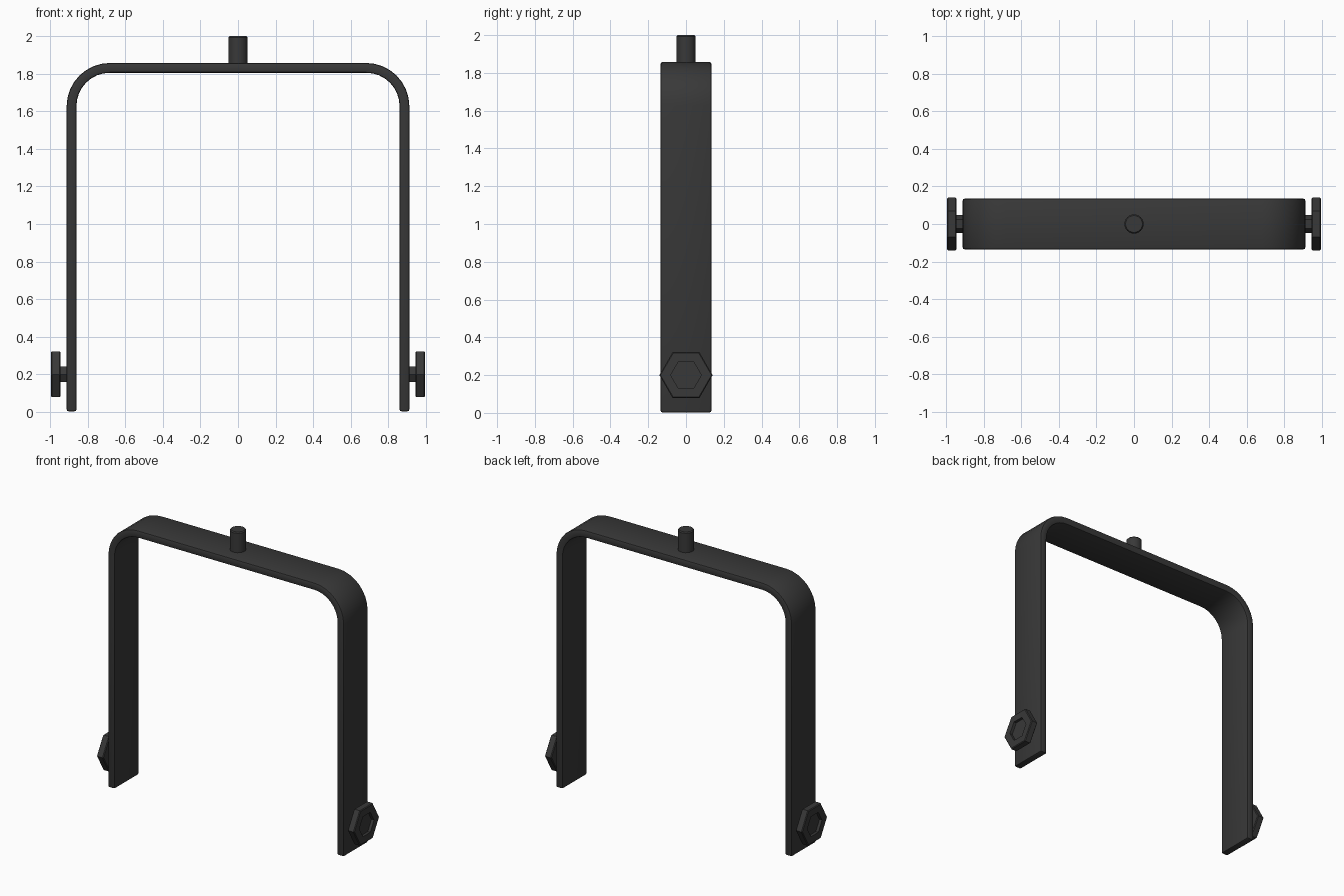
import bpy, bmesh, math

if "Cube" in bpy.data.objects:
    bpy.data.objects.remove(bpy.data.objects["Cube"])

dark = bpy.data.materials.new("dark_metal")
dark.diffuse_color = (0.04, 0.04, 0.04, 1)
dark.use_nodes = True
dark.node_tree.nodes["Principled BSDF"].inputs["Base Color"].default_value = dark.diffuse_color


def finish(name, bm):
    bmesh.ops.recalc_face_normals(bm, faces=bm.faces)
    mesh = bpy.data.meshes.new(name)
    bm.to_mesh(mesh)
    bm.free()
    obj = bpy.data.objects.new(name, mesh)
    bpy.context.collection.objects.link(obj)
    mesh.materials.append(dark)
    bpy.context.view_layer.objects.active = obj
    obj.select_set(True)
    bpy.ops.object.shade_smooth_by_angle(angle=math.radians(35))
    obj.select_set(False)
    return obj


def turned(name, rings, sides, place):
    """Stack rings of (position along axis, radius) and cap both ends."""
    bm = bmesh.new()
    loops = []
    for d, r in rings:
        loops.append([bm.verts.new(place(d, r * math.cos(2 * math.pi * i / sides),
                                         r * math.sin(2 * math.pi * i / sides)))
                      for i in range(sides)])
    for a, b in zip(loops, loops[1:]):
        for i in range(sides):
            j = (i + 1) % sides
            bm.faces.new((a[i], a[j], b[j], b[i]))
    bm.faces.new(loops[0])
    bm.faces.new(loops[-1])
    return finish(name, bm)


# Bent flat strap: outer and inner outlines joined, then given width
HALF, TOP, BOTTOM, THICK, BEND, WIDTH = 0.912, 1.857, 0.003, 0.052, 0.23, 0.27
STEPS = 8


def outline(offset):
    r = BEND - offset
    cx, cz = HALF - BEND, TOP - BEND
    right = [(HALF - offset, BOTTOM)]
    for i in range(STEPS + 1):
        a = math.pi / 2 * i / STEPS
        right.append((cx + r * math.cos(a), cz + r * math.sin(a)))
    return right + [(-x, z) for x, z in reversed(right)]


bm = bmesh.new()
outer, inner = outline(0), outline(THICK)
rows = [[bm.verts.new((o[0], -WIDTH / 2, o[1])),
         bm.verts.new((o[0], WIDTH / 2, o[1])),
         bm.verts.new((n[0], WIDTH / 2, n[1])),
         bm.verts.new((n[0], -WIDTH / 2, n[1]))] for o, n in zip(outer, inner)]
for a, b in zip(rows, rows[1:]):
    for i in range(4):
        j = (i + 1) % 4
        bm.faces.new((a[i], a[j], b[j], b[i]))
bm.faces.new(rows[0])
bm.faces.new(rows[-1])
bmesh.ops.recalc_face_normals(bm, faces=bm.faces)
sharp = [e for e in bm.edges if e.calc_face_angle(0) > math.radians(60)]
bmesh.ops.bevel(bm, geom=sharp, offset=0.01, segments=2, profile=0.5, affect='EDGES')
finish("yoke_strap", bm)

# Mounting pin on top
turned("mounting_pin", [(1.83, 0.051), (1.993, 0.051), (2.0, 0.045)], 24,
       lambda d, u, v: (u, v, d))

# Hexagonal clamp knobs with a neck and a recessed face
knob = [(0.9, 0.047), (0.945, 0.047), (0.945, 0.135), (0.95, 0.141),
        (0.99, 0.141), (0.995, 0.135), (0.995, 0.081), (0.975, 0.081)]
for name, side in (("right_knob", 1), ("left_knob", -1)):
    turned(name, knob, 6, lambda d, u, v, s=side: (s * d, u, 0.2 + v))
